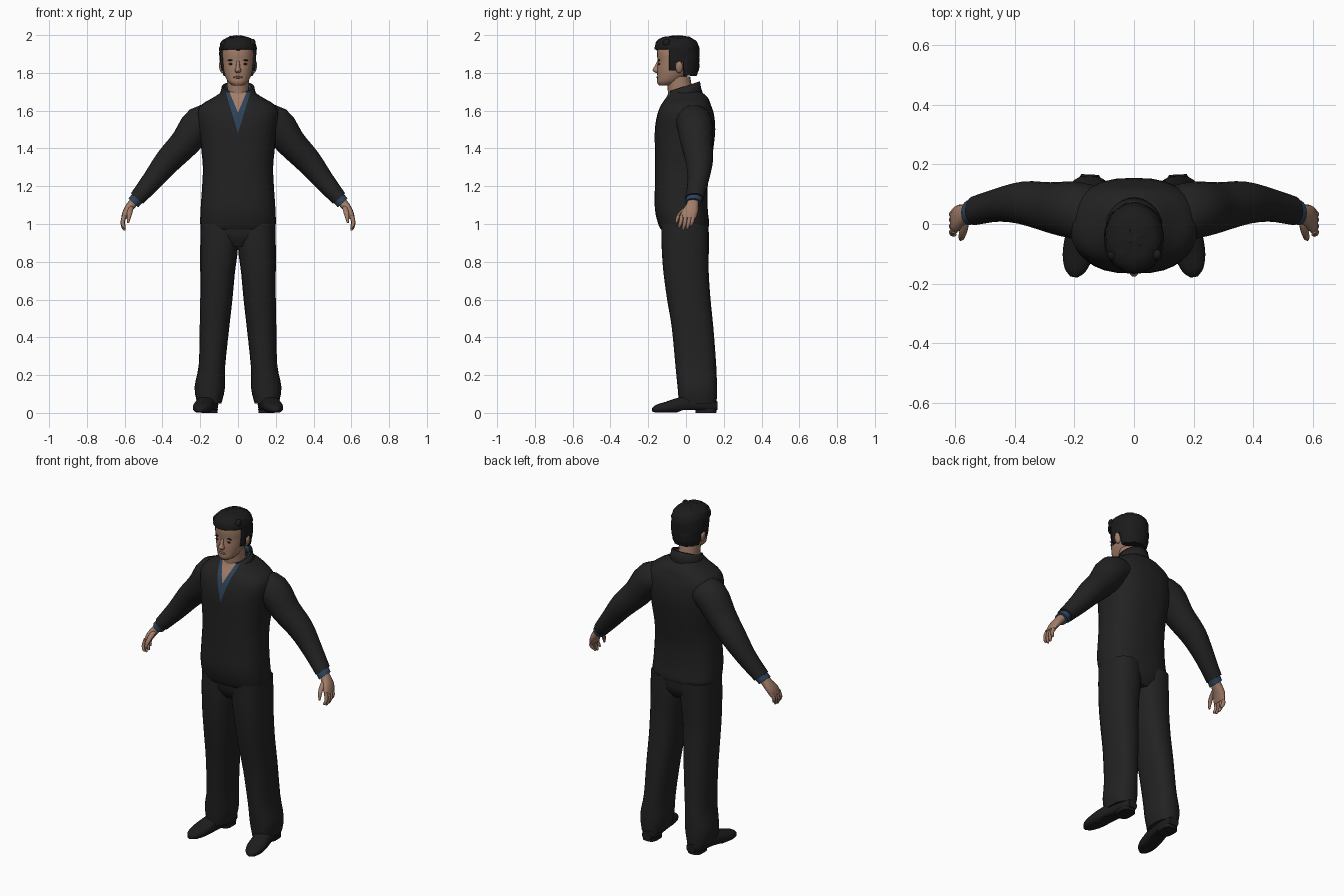
import bpy, bmesh, random
from math import sin, cos, pi, radians, copysign
from mathutils import Vector, Matrix

random.seed(4)
if "Cube" in bpy.data.objects:
    bpy.data.objects.remove(bpy.data.objects["Cube"])


def material(name, rgb):
    m = bpy.data.materials.new(name)
    m.use_nodes = True
    m.diffuse_color = (*rgb, 1)
    m.node_tree.nodes["Principled BSDF"].inputs["Base Color"].default_value = (*rgb, 1)
    return m


BLACK = material("black cloth", (.016, .016, .016))
SHOE = material("black leather", (.012, .012, .013))
HAIR = material("dark hair", (.011, .011, .011))
BLUE = material("blue shirt", (.026, .055, .10))
SKIN = material("skin", (.36, .205, .14))
LIP = material("lips", (.25, .115, .085))
EYE = material("dark eye", (.03, .02, .017))
X, Y, Z = Vector((1, 0, 0)), Vector((0, 1, 0)), Vector((0, 0, 1))


def finish(name, bm, *mats, angle=50):
    bmesh.ops.recalc_face_normals(bm, faces=bm.faces)
    me = bpy.data.meshes.new(name)
    bm.to_mesh(me)
    bm.free()
    for m in mats:
        me.materials.append(m)
    for p in me.polygons:
        p.use_smooth = True
    me.set_sharp_from_angle(angle=radians(angle))
    ob = bpy.data.objects.new(name, me)
    bpy.context.collection.objects.link(ob)
    return ob


def smooth_path(pts, sub):
    """Catmull-Rom through stations of any dimension."""
    p = [Vector(q) for q in pts]
    p = [p[0] * 2 - p[1]] + p + [p[-1] * 2 - p[-2]]
    out = []
    for a, b, c, d in zip(p, p[1:], p[2:], p[3:]):
        for k in range(sub):
            t = k / sub
            out.append(b + (c - a) * (t / 2) + (a * 2 - b * 5 + c * 4 - d) * (t * t / 2)
                       + (b * 3 - a - c * 3 + d) * (t ** 3 / 2))
    return out + [p[-2]]


def grid(rows, closed=True, caps=True):
    bm = bmesh.new()
    vs = [[bm.verts.new(c) for c in r] for r in rows]
    n = len(rows[0])
    for a, b in zip(vs, vs[1:]):
        for i in range(n if closed else n - 1):
            j = (i + 1) % n
            bm.faces.new((a[i], a[j], b[j], b[i]))
    if caps:
        bm.faces.new(vs[0])
        bm.faces.new(vs[-1])
    return bm


def loft(stations, v=Y, n=20, power=2.0, sub=3, mirror=1):
    """Stations are x, y, z, radius across, radius along v."""
    st = smooth_path(stations, sub)
    mid = [Vector(s[:3]) for s in st]
    rows = []
    for i, s in enumerate(st):
        tangent = mid[min(i + 1, len(mid) - 1)] - mid[max(i - 1, 0)]
        u = v.cross(tangent).normalized()
        row = []
        for k in range(n):
            c, d = cos(2 * pi * k / n), sin(2 * pi * k / n)
            c, d = (copysign(abs(w) ** (2 / power), w) for w in (c, d))
            q = mid[i] + u * c * s[3] + v * d * s[4]
            row.append((q.x * mirror, q.y, q.z))
        rows.append(row)
    return grid(rows)


def upright(table):
    return [(0, cy, z, rx, ry) for z, cy, rx, ry in table]


def cut(bm, co, no):
    bmesh.ops.bisect_plane(bm, geom=bm.verts[:] + bm.edges[:] + bm.faces[:],
                           plane_co=co, plane_no=no, dist=1e-5)


def blob(name, loc, size, mat, tilt=0.0):
    bm = bmesh.new()
    mx = Matrix.Translation(loc) @ Matrix.Rotation(tilt, 4, 'Y') @ Matrix.Diagonal((*size, 1))
    bmesh.ops.create_uvsphere(bm, u_segments=12, v_segments=8, radius=1, matrix=mx)
    return finish(name, bm, mat)


# Pullover, with the open neck cut into its front
bm = loft(upright([
    (.97, -.01, .192, .122), (1.0, -.012, .2, .135), (1.08, -.025, .198, .14),
    (1.2, -.025, .19, .14), (1.3, -.018, .186, .147), (1.4, -.01, .195, .155),
    (1.5, -.005, .205, .16), (1.58, -.002, .215, .15), (1.63, .0, .195, .132),
    (1.67, .005, .13, .11), (1.7, -.005, .085, .085)]), n=28, power=2.5)
openings = [(1.48, .3, 1), (1.59, .42, 2)]
for z0, slope, _ in openings:
    for s in (1, -1):
        cut(bm, (0, 0, z0), Vector((s, 0, -slope)))
for f in bm.faces:
    c = f.calc_center_median()
    for z0, slope, index in openings:
        if c.y < -.03 and abs(c.x) < slope * (c.z - z0):
            f.material_index = index
finish("pullover", bm, BLACK, BLUE, SKIN)

# Standing collars, open at the front
for name, mat, r, lift in (("pullover_collar", BLACK, .086, 0), ("shirt_collar", BLUE, .073, -.004)):
    rows = []
    for low, flare in ((1, .022), (.4, .006), (0, 0)):
        row = []
        for k in range(25):
            a = radians(35 + 290 * k / 24)
            t = (1 - cos(a)) / 2
            top, bottom = 1.70 + .055 * t + lift, 1.645 + .025 * t
            row.append(((r + flare) * sin(a), -.012 - (r + flare) * cos(a),
                        top + (bottom - top) * low))
        rows.append(row)
    ob = finish(name, grid(rows, closed=False, caps=False), mat)
    ob.modifiers.new("thickness", 'SOLIDIFY').thickness = .006

# Seat of the trousers
finish("trouser_seat", loft(upright([(.88, -.003, .12, .09), (.93, -.003, .18, .118),
                                     (1.0, -.006, .195, .126)]), power=2.4), BLACK)

# Limbs, both sides
for side, s in (("left", 1), ("right", -1)):
    def part(name, mat, stations, **kw):
        finish(f"{side}_{name}", loft(stations, mirror=s, **kw), mat)

    part("trouser_leg", BLACK, [
        (.1, -.005, 1.0, .097, .125), (.1, -.004, .88, .1, .125), (.108, 0, .75, .092, .12),
        (.115, .015, .6, .085, .115), (.125, .035, .45, .078, .11),
        (.138, .052, .25, .07, .108), (.15, .06, .13, .08, .104),
        (.152, .062, .05, .064, .1)], power=2.4)
    part("sleeve", BLACK, [
        (.11, .025, 1.55, .08, .1), (.2, .045, 1.53, .094, .097), (.28, .055, 1.43, .08, .085),
        (.37, .07, 1.335, .07, .073), (.45, .065, 1.235, .056, .057),
        (.535, .045, 1.135, .042, .049)])
    part("shirt_cuff", BLUE, [(.52, .047, 1.15, .036, .043), (.554, .038, 1.112, .035, .042)])

    # Shoe with an arched sole and a heel block
    bm = loft([
        (.147, .166, .035, .03, .025), (.15, .12, .045, .046, .045), (.163, .03, .05, .048, .05),
        (.18, -.05, .038, .052, .04), (.19, -.11, .028, .05, .03),
        (.198, -.155, .022, .035, .022), (.202, -.178, .017, .012, .01)],
        v=Z, power=2.3, mirror=s)
    for w in bm.verts:
        w.co.z = max(w.co.z, .014 if w.co.y > -.04 else .003)
    finish(f"{side}_shoe", bm, SHOE)
    part("shoe_heel", SHOE, [(.15, .105, 0, .042, .055), (.15, .105, .02, .043, .056)],
         power=3, sub=1)

    # Hand
    part("palm", SKIN, [
        (.54, .04, 1.13, .024, .03), (.565, .033, 1.10, .024, .033),
        (.59, .02, 1.065, .02, .044), (.605, .01, 1.03, .014, .042)], n=12, power=2.4)
    for finger, y, length in (("index", -.022, .052), ("middle", -.001, .064),
                              ("ring", .02, .06), ("little", .039, .042)):
        part(f"{finger}_finger", SKIN, [
            (.602, y, 1.045, .012, .011), (.611, y - .006, 1.03 - length * .4, .0105, .0105),
            (.605, y - .012, 1.03 - length * .8, .009, .009),
            (.598, y - .014, 1.03 - length, .004, .004)], n=8)
    part("thumb", SKIN, [
        (.566, .015, 1.095, .015, .018), (.572, -.022, 1.065, .014, .014),
        (.578, -.043, 1.035, .011, .011), (.582, -.052, 1.005, .005, .005)], n=8)

    # Facial features
    blob(f"{side}_ear", (s * .087, -.036, 1.83), (.013, .02, .033), SKIN, s * .2)
    blob(f"{side}_eye", (s * .036, -.142, 1.847), (.015, .004, .005), EYE)
    blob(f"{side}_eyebrow", (s * .037, -.142, 1.868), (.02, .0045, .004), HAIR, s * .1)

# Neck and head
finish("neck", loft(upright([(1.64, -.02, .064, .07), (1.7, -.03, .058, .066),
                             (1.78, -.04, .06, .062)])), SKIN)
finish("head", loft(upright([
    (1.732, -.112, .026, .03), (1.75, -.095, .05, .058), (1.78, -.075, .067, .077),
    (1.82, -.055, .079, .098), (1.86, -.05, .084, .1), (1.9, -.05, .086, .104),
    (1.94, -.05, .08, .1), (1.97, -.05, .06, .075), (1.985, -.05, .02, .03)]),
    n=24, power=2.2), SKIN)
finish("nose", loft([
    (0, -.147, 1.862, .008, .006), (0, -.153, 1.83, .011, .017), (0, -.155, 1.813, .017, .023),
    (0, -.149, 1.8, .012, .012)], n=10), SKIN)
blob("mouth", (0, -.152, 1.777), (.026, .005, .006), LIP)

# Hair cap, trimmed round the face, ears and nape
bm = loft(upright([
    (1.785, -.03, .08, .088), (1.83, -.042, .092, .112), (1.88, -.045, .097, .116),
    (1.93, -.048, .098, .118), (1.965, -.05, .088, .106), (1.988, -.05, .055, .072),
    (1.997, -.05, .012, .018)]), n=28, power=2.2)
for w in bm.verts:
    w.co += Vector([random.uniform(-.003, .003) for _ in range(3)])
    w.co.z = min(w.co.z, 2)
for y in (-.09, -.055, -.012):
    cut(bm, (0, y, 0), Y)
for z in (1.812, 1.855, 1.925):
    cut(bm, (0, 0, z), Z)


def bare(c):
    return ((c.y < -.09 and c.z < 1.925) or (c.y < -.012 and c.z < 1.812)
            or (-.055 < c.y < -.012 and c.z < 1.855))


bmesh.ops.delete(bm, geom=[f for f in bm.faces if bare(f.calc_center_median())], context='FACES')
hair = finish("hair", bm, HAIR, angle=35)
hair.modifiers.new("thickness", 'SOLIDIFY').thickness = .012

# Swept locks along the fringe
for k in range(7):
    x = (k - 3) * .024
    blob(f"fringe_lock_{k + 1}", (x, -.142 + abs(x) * .55, 1.947 + random.uniform(-.008, .01)),
         (.019, .022, .027), HAIR, random.uniform(-.5, .5))
